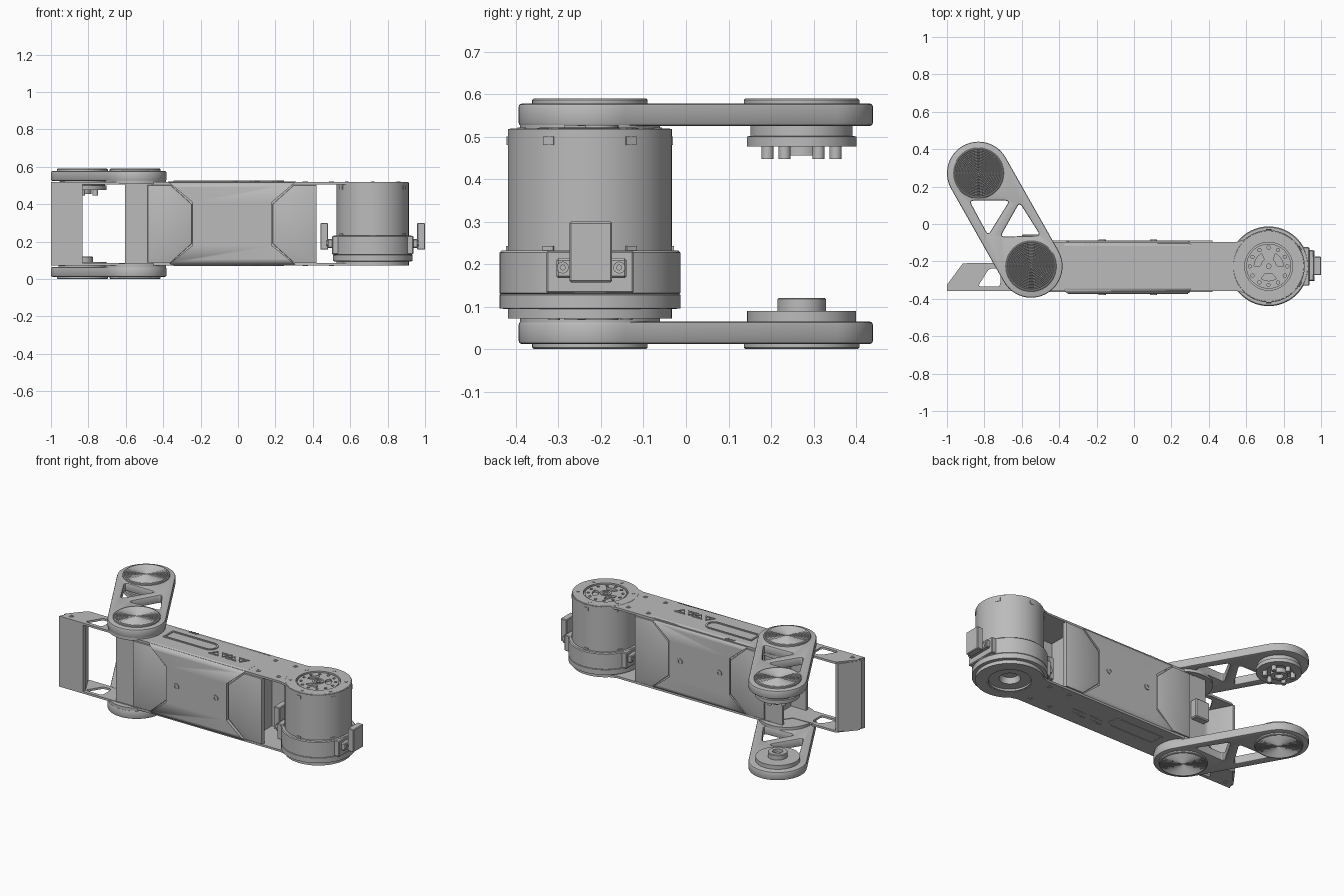
import bpy, bmesh, math
from mathutils import Vector, Matrix

cube = bpy.data.objects.get("Cube")
if cube:
    bpy.data.objects.remove(cube, do_unlink=True)

grey = bpy.data.materials.new("machined grey")
grey.use_nodes = True
GREY = (0.5, 0.5, 0.5, 1)
grey.diffuse_color = GREY
grey.node_tree.nodes["Principled BSDF"].inputs["Base Color"].default_value = GREY

MID_Z = 0.295
YC = -0.226
MOTOR = Vector((0.72, YC))
JOINT = Vector((-0.55, YC))
TIP = Vector((-0.832, 0.272))


def finish(name, mesh):
    obj = bpy.data.objects.new(name, mesh)
    bpy.context.scene.collection.objects.link(obj)
    mesh.materials.clear()
    mesh.materials.append(grey)
    bpy.ops.object.select_all(action='DESELECT')
    obj.select_set(True)
    bpy.context.view_layer.objects.active = obj
    bpy.ops.object.shade_smooth_by_angle(angle=math.radians(30))
    return obj


def flip(obj, name, axis, centre):
    """Mirrored copy across the plane axis = centre."""
    mesh = obj.data.copy()
    scale = Vector((1, 1, 1))
    scale[axis] = -1
    shift = Vector()
    shift[axis] = 2 * centre
    mesh.transform(Matrix.Translation(shift) @ Matrix.Diagonal(scale).to_4x4())
    mesh.flip_normals()
    return finish(name, mesh)


def arc(c, r, a0=0, a1=360, n=48):
    """Points on an arc in degrees; a full turn leaves out the repeated end."""
    steps = n if a1 - a0 == 360 else n - 1
    return [(c[0] + r * math.cos(math.radians(a0 + (a1 - a0) * i / steps)),
             c[1] + r * math.sin(math.radians(a0 + (a1 - a0) * i / steps))) for i in range(n)]


def rounded(points, r, n=5):
    """Round each corner with a short quadratic curve."""
    out = []
    pts = [Vector(p) for p in points]
    for i, p in enumerate(pts):
        a = p + (pts[i - 1] - p).normalized() * r
        b = p + (pts[(i + 1) % len(pts)] - p).normalized() * r
        for k in range(n):
            t = k / (n - 1)
            out.append(tuple(a * (1 - t) ** 2 + p * 2 * t * (1 - t) + b * t * t))
    return out


def plate(name, loops, low, high, bevel=0.0, upright=False):
    """Outline with holes, extruded along z, or along y when upright."""
    curve = bpy.data.curves.new(name, 'CURVE')
    curve.dimensions, curve.fill_mode = '2D', 'BOTH'
    for loop in loops:
        s = curve.splines.new('POLY')
        s.points.add(len(loop) - 1)
        for point, (x, y) in zip(s.points, loop):
            point.co = (x, y, 0, 1)
        s.use_cyclic_u = True
    curve.extrude = (high - low) / 2 - bevel
    curve.bevel_depth, curve.bevel_resolution, curve.offset = bevel, 1, -bevel
    temp = bpy.data.objects.new(name, curve)
    bpy.context.scene.collection.objects.link(temp)
    bpy.context.view_layer.update()
    mesh = bpy.data.meshes.new_from_object(temp.evaluated_get(bpy.context.evaluated_depsgraph_get()))
    bpy.data.objects.remove(temp, do_unlink=True)
    middle = (low + high) / 2
    if upright:
        mesh.transform(Matrix.Translation((0, middle, 0)) @ Matrix.Rotation(math.pi / 2, 4, 'X'))
    else:
        mesh.transform(Matrix.Translation((0, 0, middle)))
    bm = bmesh.new()
    bm.from_mesh(mesh)
    bmesh.ops.remove_doubles(bm, verts=bm.verts, dist=0.0001)
    bmesh.ops.recalc_face_normals(bm, faces=bm.faces)
    bm.to_mesh(mesh)
    bm.free()
    return finish(name, mesh)


def lathe(name, c, profile, n=64):
    """Turn an (r, z) profile about the vertical line through c."""
    bm = bmesh.new()
    verts = [bm.verts.new((r, 0, z)) for r, z in profile]
    edges = [bm.edges.new(pair) for pair in zip(verts, verts[1:])]
    bmesh.ops.spin(bm, geom=verts + edges, axis=(0, 0, 1), cent=(0, 0, 0), angle=math.tau, steps=n)
    bmesh.ops.remove_doubles(bm, verts=bm.verts, dist=0.0001)
    bmesh.ops.recalc_face_normals(bm, faces=bm.faces)
    bmesh.ops.translate(bm, verts=bm.verts, vec=(c[0], c[1], 0))
    mesh = bpy.data.meshes.new(name)
    bm.to_mesh(mesh)
    bm.free()
    return finish(name, mesh)


def drum(name, c, r, low, high):
    return lathe(name, c, [(0, low), (r, low), (r, high), (0, high)])


def box(name, lo, hi, bevel=0.0, turn=None):
    lo, hi = Vector(lo), Vector(hi)
    bm = bmesh.new()
    bmesh.ops.create_cube(bm, size=1, matrix=Matrix.Translation((lo + hi) / 2) @ Matrix.Diagonal(hi - lo).to_4x4())
    if bevel:
        bmesh.ops.bevel(bm, geom=bm.edges[:], offset=bevel, segments=1, affect='EDGES')
    if turn:
        bmesh.ops.transform(bm, matrix=turn, verts=bm.verts)
    mesh = bpy.data.meshes.new(name)
    bm.to_mesh(mesh)
    bm.free()
    return finish(name, mesh)


# Frame plates: forked tail on the left, round motor seat on the right
outline = ([(-1, -0.358), (0.55, -0.358)] + arc(MOTOR, 0.193, -132, 132, 40)
           + [(0.55, -0.096), (-0.52, -0.096), (-0.6, -0.21)]
           + rounded([(-0.72, -0.208), (-0.9, -0.208), (-1, -0.325)], 0.02))
tail_hole = rounded([(-0.835, -0.335), (-0.715, -0.335), (-0.715, -0.238), (-0.775, -0.238)], 0.02)
top = plate("top_frame_plate", [outline, tail_hole, arc(MOTOR, 0.13)], 0.505, 0.518)
flip(top, "bottom_frame_plate", 2, MID_Z)
hub = drum("upper_joint_hub", JOINT, 0.165, 0.508, 0.53)
flip(hub, "lower_joint_hub", 2, MID_Z)
for i, (x, y) in enumerate([(0.36, -0.14), (0.36, -0.31), (0.5, -0.14), (0.5, -0.31), (-0.94, -0.32), (-0.68, -0.28)]):
    screw = lathe(f"upper_frame_screw_{i}", (x, y),
                  [(0.014, 0.517), (0.014, 0.521), (0.007, 0.521), (0.007, 0.518), (0, 0.518)], 16)
    flip(screw, f"lower_frame_screw_{i}", 2, MID_Z)

# Tail post joining the two plates
plate("tail_post", [[(-1, -0.358), (-0.832, -0.358), (-0.832, -0.335), (-0.9, -0.21), (-0.915, -0.21), (-1, -0.325)]],
      0.08, 0.51)

# Hollow body: side walls, end caps and raised side panels
wall = box("front_wall", (-0.605, -0.354, 0.08), (0.42, -0.335, 0.51))
flip(wall, "back_wall", 1, YC)
box("left_end_cap", (-0.5, -0.34, 0.08), (-0.47, -0.11, 0.51))
box("right_end_cap", (0.3, -0.34, 0.08), (0.32, -0.11, 0.51))
box("joint_connector", (-0.6, -0.12, 0.22), (-0.5, -0.055, 0.34), 0.006)
left_panel = [(-0.483, 0.088), (-0.36, 0.088), (-0.247, 0.19), (-0.247, 0.4), (-0.36, 0.502), (-0.483, 0.502)]
right_panel = [(-0.062 - x, z) for x, z in left_panel]
for side, points in (("left", left_panel), ("right", right_panel)):
    panel = plate(f"front_{side}_panel", [points], -0.364, -0.34, 0.004, True)
    flip(panel, f"back_{side}_panel", 1, YC)

# Central cover with waisted ends and softened long edges
cover = plate("central_cover", [[(-0.375, 0.075), (-0.242, 0.18), (-0.242, 0.41), (-0.375, 0.521),
                                 (0.31, 0.521), (0.18, 0.41), (0.18, 0.18), (0.31, 0.075)]], -0.374, -0.088, 0, True)
bm = bmesh.new()
bm.from_mesh(cover.data)
long_edges = [e for e in bm.edges if e.calc_length() > 0.5 and e.verts[0].co.z == e.verts[1].co.z
              and abs(e.verts[0].co.z - MID_Z) > 0.2 and abs(e.verts[0].co.y - e.verts[1].co.y) < 0.01]
bmesh.ops.bevel(bm, geom=long_edges, offset=0.03, segments=4, profile=0.5, affect='EDGES')
bm.to_mesh(cover.data)
bm.free()
for x in (-0.17, 0.105):
    recess = plate("front_cover_screw", [arc((x, 0.3), 0.019, n=20), arc((x, 0.3), 0.009, n=12)], -0.379, -0.372, 0, True)
    flip(recess, "back_cover_screw", 1, -0.231)

# Cover trim: long rounded rail, row of triangles, slanted vents
rail = [(-0.345, -0.255)] + arc((-0.05, -0.207), 0.048, -90, 90, 16) + [(-0.345, -0.159)]
rail_in = [(-0.335, -0.245)] + arc((-0.05, -0.207), 0.038, -90, 90, 16) + [(-0.335, -0.169)]
trims = [plate("cover_rail", [rail, rail_in], 0.519, 0.527)]
for i in range(4):
    x, w, s = 0.03 + 0.06 * i, 0.036, (1, -1)[i % 2]
    outer = [(x - w, -0.262 - 0.025 * s), (x + w, -0.262 - 0.025 * s), (x, -0.262 + 0.025 * s)]
    inner = [(x + (px - x) * 0.6, -0.264 + (py + 0.264) * 0.6) for px, py in outer]
    trims.append(plate(f"cover_triangle_{i}", [outer, inner], 0.519, 0.526))
for i in range(3):
    x = -0.265 + 0.022 * i
    trims.append(plate(f"cover_vent_{i}", [[(x, -0.118), (x + 0.008, -0.118), (x + 0.018, -0.1), (x + 0.01, -0.1)]],
                       0.515, 0.523))
for part in trims:
    flip(part, "lower_" + part.name, 2, 0.298)

# Motor housing
lathe("motor_housing", MOTOR, [
    (0, 0.5), (0.128, 0.5), (0.128, 0.519), (0.188, 0.519), (0.193, 0.514), (0.193, 0.232), (0.208, 0.232),
    (0.213, 0.227), (0.213, 0.132), (0.21, 0.13), (0.213, 0.128), (0.213, 0.096), (0.193, 0.094), (0.193, 0.073),
    (0.12, 0.073), (0.12, 0.085), (0.06, 0.085), (0.05, 0.12), (0, 0.12)], 96)
holes = [arc(MOTOR + Vector((math.cos(a), math.sin(a))) * 0.1, 0.009, n=12)
         for a in [math.tau * i / 12 for i in range(12)]]
for a in (30, 150, 270):
    holes.append(rounded(arc(MOTOR, 0.078, a - 32, a + 32, 5) + arc(MOTOR, 0.042, a - 25, a + 25, 4)[::-1], 0.005, 3))
plate("motor_rotor", [arc(MOTOR, 0.12), arc(MOTOR, 0.012, n=16)] + holes, 0.498, 0.514)
lathe("motor_axle_ring", MOTOR, [(0.034, 0.51), (0.034, 0.518), (0.022, 0.518), (0.022, 0.51)], 32)
for i in range(6):
    turn = Matrix.Translation((*MOTOR, 0)) @ Matrix.Rotation(math.radians(30 + 60 * i), 4, 'Z')
    box(f"motor_clip_{i}", (0.18, -0.014, 0.48), (0.196, 0.014, 0.5), 0, turn)
    box(f"motor_tab_{i}", (0.18, -0.014, 0.23), (0.198, 0.014, 0.243), 0, turn)
    lathe(f"motor_rim_screw_{i}", (turn @ Vector((0.16, 0, 0))).xy,
          [(0.01, 0.517), (0.01, 0.521), (0, 0.521)], 12)

# Cable connectors on both sides of the motor
parts = [box("right_connector_mount", (0.9, -0.329, 0.132), (0.937, -0.123, 0.231), 0.004),
         box("right_connector_base", (0.93, -0.305, 0.167), (0.962, -0.14, 0.214), 0.005),
         box("right_connector_plug", (0.958, -0.274, 0.157), (1.0, -0.174, 0.3), 0.004)]
for y in (-0.29, -0.157):
    screw = plate("right_connector_screw", [arc((0, 0), 0.014, n=16), arc((0, 0), 0.006, n=8)], 0, 0.008)
    screw.data.transform(Matrix.Translation((0.958, y, 0.192)) @ Matrix.Rotation(math.pi / 2, 4, 'Y'))
    parts.append(screw)
for part in parts:
    flip(part, part.name.replace("right", "left"), 0, MOTOR.x)

# Swing arms with triangular windows and finely ringed discs
angle = math.degrees(math.atan2(TIP.y - JOINT.y, TIP.x - JOINT.x))
arm_outline = arc(TIP, 0.168, angle - 90, angle + 90, 28) + arc(JOINT, 0.168, angle + 90, angle + 270, 28)
windows = [rounded([(-0.88, 0.125), (-0.665, 0.125), (-0.78, -0.06)], 0.025),
           rounded([(-0.612, 0.115), (-0.715, -0.068), (-0.5, -0.062)], 0.025)]
arm = plate("upper_arm", [arm_outline] + windows, 0.525, 0.578, 0.008)
flip(arm, "lower_arm", 2, MID_Z)
rings = [(0.136, 0.57), (0.136, 0.586), (0.132, 0.59)]
for i in range(16):
    r = 0.128 - 0.008 * i
    rings += [(r, 0.59), (r - 0.004, 0.586)]
for label, c in (("joint", JOINT), ("tip", TIP)):
    disc = lathe(f"upper_{label}_disc", c, rings + [(0, 0.586)])
    flip(disc, f"lower_{label}_disc", 2, MID_Z)

# Tip couplings: pinned flange above, plain bearing below
lathe("tip_flange", TIP, [(0, 0.53), (0.12, 0.53), (0.12, 0.502), (0.129, 0.5), (0.129, 0.477), (0.08, 0.477),
                          (0.08, 0.485), (0.048, 0.485), (0.048, 0.456), (0.025, 0.456), (0.025, 0.48), (0, 0.48)])
for i in range(6):
    a = math.tau * i / 6 + math.pi / 6
    drum(f"tip_pin_{i}", TIP + Vector((math.cos(a), math.sin(a))) * 0.08, 0.014, 0.447, 0.49)
lathe("tip_bearing", TIP, [(0, 0.06), (0.128, 0.06), (0.128, 0.09), (0.057, 0.09), (0.057, 0.118), (0.053, 0.121),
                           (0.03, 0.121), (0.03, 0.1), (0, 0.1)])
